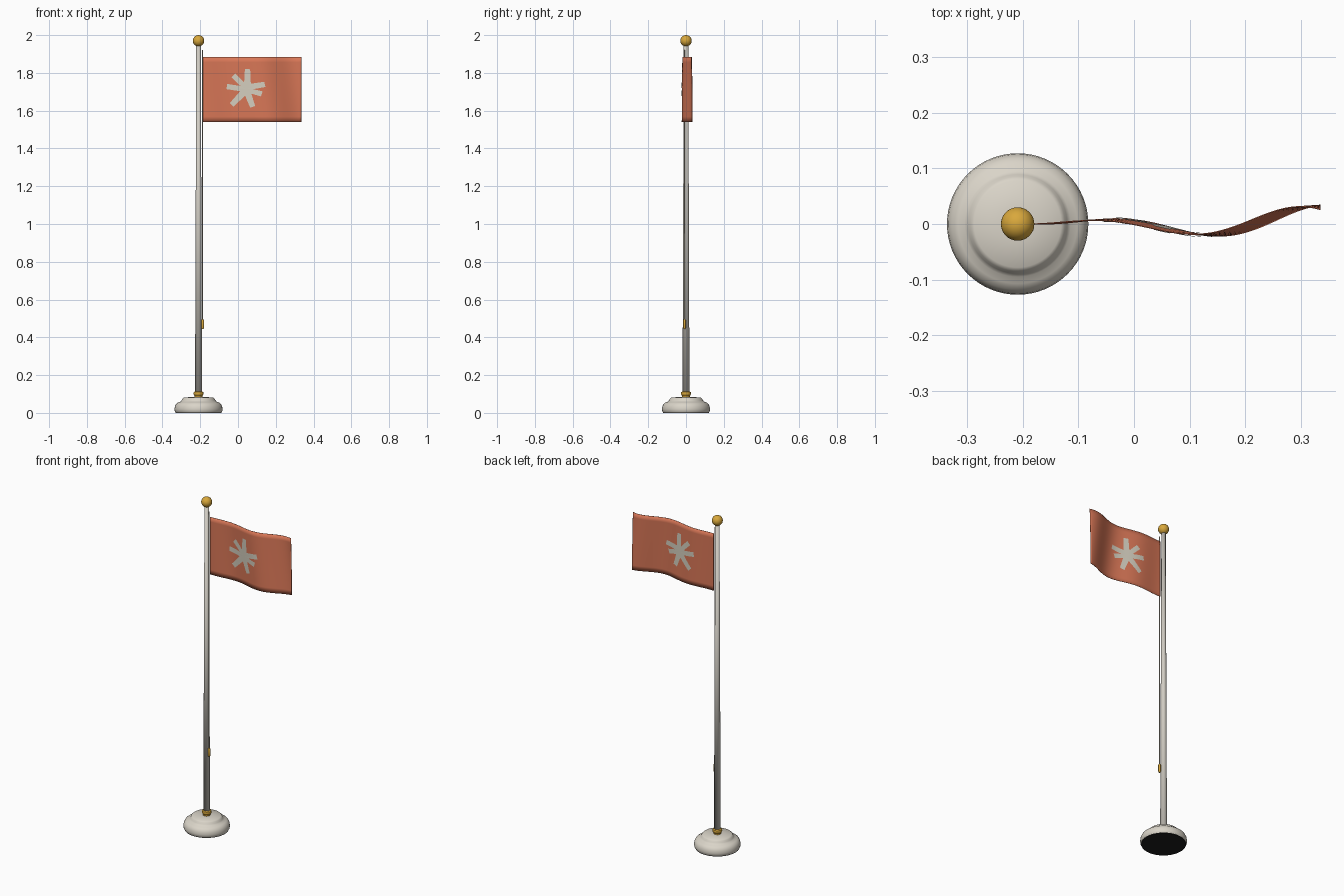
import bpy, bmesh, math
from mathutils import Vector

cube = bpy.data.objects.get("Cube")
if cube:
    bpy.data.objects.remove(cube, do_unlink=True)


def material(name, rgb):
    m = bpy.data.materials.new(name)
    m.use_nodes = True
    m.diffuse_color = (*rgb, 1)
    m.node_tree.nodes["Principled BSDF"].inputs["Base Color"].default_value = (*rgb, 1)
    return m


stone = material("warm_white", (0.70, 0.66, 0.58))
silver = material("pale_metal", (0.64, 0.61, 0.55))
gold = material("gold", (0.69, 0.39, 0.045))
cloth = material("terracotta_cloth", (0.69, 0.184, 0.095))
cream = material("cream", (0.66, 0.62, 0.52))
black = material("black_felt", (0.012, 0.012, 0.012))

PX = -0.209                      # pole axis
HOIST, FLY = -0.185, 0.335       # flag edges
LOW, HIGH = 1.54, 1.885


def add_object(name, bm, mat, angle=40):
    mesh = bpy.data.meshes.new(name)
    bm.to_mesh(mesh)
    bm.free()
    ob = bpy.data.objects.new(name, mesh)
    bpy.context.collection.objects.link(ob)
    mesh.materials.append(mat)
    bpy.ops.object.select_all(action='DESELECT')
    ob.select_set(True)
    bpy.context.view_layer.objects.active = ob
    bpy.ops.object.shade_smooth_by_angle(angle=math.radians(angle))
    return ob


def lathe(name, profile, mat, x=PX, y=0.0, sides=48, angle=40):
    """Turn (radius, height) pairs around a vertical axis, with closed ends."""
    bm = bmesh.new()
    rings = []
    for r, z in profile:
        turns = [math.tau * i / sides for i in range(sides)]
        rings.append([bm.verts.new((x + r * math.cos(a), y + r * math.sin(a), z)) for a in turns])
    for a, b in zip(rings, rings[1:]):
        for i in range(sides):
            j = (i + 1) % sides
            bm.faces.new((a[i], a[j], b[j], b[i]))
    bm.faces.new(rings[0][::-1])
    bm.faces.new(rings[-1])
    return add_object(name, bm, mat, angle)


# Base, felt pad, collar and pole
lathe("base", [(0.122, 0.003), (0.126, 0.01), (0.127, 0.02), (0.125, 0.035), (0.118, 0.048),
               (0.107, 0.056), (0.095, 0.06), (0.089, 0.067), (0.085, 0.076), (0.078, 0.082),
               (0.02, 0.084)], stone, sides=64)
lathe("felt_pad", [(0.121, 0), (0.121, 0.004)], black, sides=64)
lathe("collar", [(0.021, 0.08), (0.02, 0.09), (0.025, 0.096), (0.027, 0.103), (0.025, 0.11),
                 (0.019, 0.114)], gold)
lathe("pole", [(0.0185, 0.08), (0.012, 1.95)], silver, sides=32, angle=180)

# Ball on top
bm = bmesh.new()
bmesh.ops.create_uvsphere(bm, u_segments=32, v_segments=20, radius=0.03)
bmesh.ops.translate(bm, verts=bm.verts, vec=(PX, 0, 1.97))
add_object("finial_ball", bm, gold)

# Halyard and its weight
lathe("halyard", [(0.0025, 0.46), (0.0025, 1.92)], cream, x=-0.187, y=-0.008, sides=8)
lathe("halyard_weight", [(0.005, 0.445), (0.007, 0.45), (0.007, 0.49), (0.005, 0.495)],
      gold, x=-0.187, y=-0.008, sides=16)


# Waving cloth
def wave(x, z):
    u = x - HOIST
    lean = 0.76 * ((z - LOW) / (HIGH - LOW) - 0.5)
    return 0.065 * u * math.sin(15.9 * u - 0.1 + lean)


bm = bmesh.new()
bmesh.ops.create_grid(bm, x_segments=56, y_segments=12, size=0.5)
for v in bm.verts:
    x = HOIST + (v.co.x + 0.5) * (FLY - HOIST)
    z = LOW + (v.co.y + 0.5) * (HIGH - LOW)
    v.co = Vector((x, wave(x, z), z))
flag = add_object("flag", bm, cloth)
solid = flag.modifiers.new("thickness", 'SOLIDIFY')
solid.thickness = 0.002
solid.offset = 0


# Starburst with blunt rays, laid over both sides of the cloth
def star_outline():
    rays = [(87, 0.105), (134, 0.1), (173, 0.105), (227, 0.115), (289, 0.1), (342, 0.085), (14, 0.1)]
    corners = []
    for k, (deg, length) in enumerate(rays):
        a = math.radians(deg)
        d, n = Vector((math.cos(a), math.sin(a))), Vector((-math.sin(a), math.cos(a)))
        corners += [d * length - n * 0.014, d * length + n * 0.014]
        gap = (rays[(k + 1) % len(rays)][0] - deg) % 360
        mid = a + math.radians(gap / 2)
        corners.append(Vector((math.cos(mid), math.sin(mid))) * 0.036)
    points = []
    for a, b in zip(corners, corners[1:] + corners[:1]):
        points += [a.lerp(b, i / 4) for i in range(4)]
    return points


def starburst(name, side):
    bm = bmesh.new()
    outline = star_outline()
    count, steps = len(outline), 6

    def on_cloth(p):
        x, z = 0.045 + p.x, 1.715 + p.y
        return bm.verts.new((x, wave(x, z) + side * 0.0035, z))

    hub = on_cloth(Vector((0, 0)))
    rings = [[on_cloth(p * s / steps) for p in outline] for s in range(1, steps + 1)]
    for i in range(count):
        j = (i + 1) % count
        bm.faces.new((hub, rings[0][i], rings[0][j]))
        for a, b in zip(rings, rings[1:]):
            bm.faces.new((a[i], b[i], b[j], a[j]))
    if side > 0:
        bmesh.ops.reverse_faces(bm, faces=bm.faces)
    add_object(name, bm, cream)


starburst("front_starburst", -1)
starburst("back_starburst", 1)
